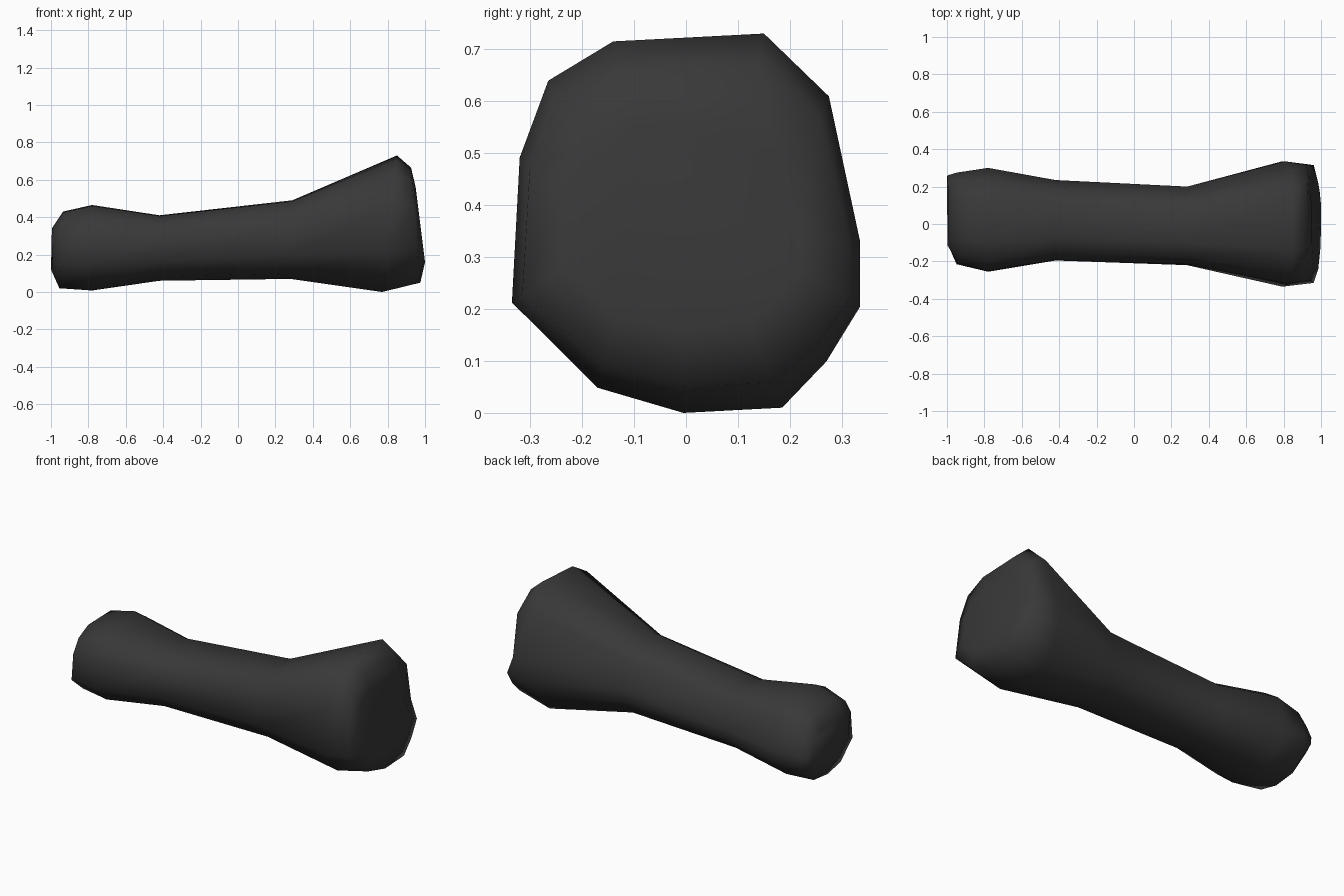
import bpy, bmesh
from mathutils import Vector

if "Cube" in bpy.data.objects:
    bpy.data.objects.remove(bpy.data.objects["Cube"])

# Cross-section of the large end (y, z)
outline = [(.335, .33), (.335, .205), (.27, .10), (.185, .012), (-.005, .002),
           (-.17, .05), (-.335, .213), (-.32, .49), (-.265, .637),
           (-.14, .712), (.15, .727), (.275, .607)]
unit = [Vector((y / .335, (z - .3645) / .3625)) for y, z in outline]

# Stations: x at bottom, x at top, y min, y max, z min, z max, roundness
stations = [
    (-.99, -.985, -.12, .26, .12, .34, .3),
    (-.955, -.935, -.215, .275, .02, .43, .4),
    (-.78, -.78, -.255, .30, .008, .465, .5),
    (-.42, -.42, -.195, .235, .06, .41, .5),
    (.28, .29, -.22, .20, .07, .49, .4),
    (.77, .85, -.335, .335, .0, .73, 0),
    (.975, .925, -.315, .315, .05, .665, 0),
    (1.0, .95, -.24, .22, .16, .56, .2),
]

bm = bmesh.new()
rings = []
for xb, xt, y0, y1, z0, z1, roundness in stations:
    pts = [p.lerp(p.normalized(), roundness) for p in unit]
    us, vs = [p.x for p in pts], [p.y for p in pts]
    ring = []
    for p in pts:
        u = (p.x - min(us)) / (max(us) - min(us))
        v = (p.y - min(vs)) / (max(vs) - min(vs))
        ring.append(bm.verts.new((xb + (xt - xb) * v, y0 + (y1 - y0) * u, z0 + (z1 - z0) * v)))
    rings.append(ring)

# Skin between stations
n = len(unit)
for a, b in zip(rings, rings[1:]):
    for i in range(n):
        j = (i + 1) % n
        bm.faces.new((a[i], a[j], b[j], b[i]))

# End caps
bm.faces.new(rings[0])
bm.faces.new(rings[-1])
# Slight hollow between the knuckles on the large end
for i in (0, 11):
    rings[-1][i].co.x -= .015
rings[-2][0].co.x -= .03
# Slanted lower edge of the small end
for i in (5, 6):
    rings[0][i].co.x += .008
# Match the overall length
for v in rings[0]:
    v.co.x -= .01
bmesh.ops.recalc_face_normals(bm, faces=bm.faces)

mesh = bpy.data.meshes.new("bone")
bm.to_mesh(mesh)
bm.free()
bone = bpy.data.objects.new("bone", mesh)
bpy.context.collection.objects.link(bone)
for f in mesh.polygons:
    f.use_smooth = True

mat = bpy.data.materials.new("charcoal")
mat.diffuse_color = (.04, .04, .04, 1)
mat.use_nodes = True
mat.node_tree.nodes["Principled BSDF"].inputs["Base Color"].default_value = mat.diffuse_color
mesh.materials.append(mat)
